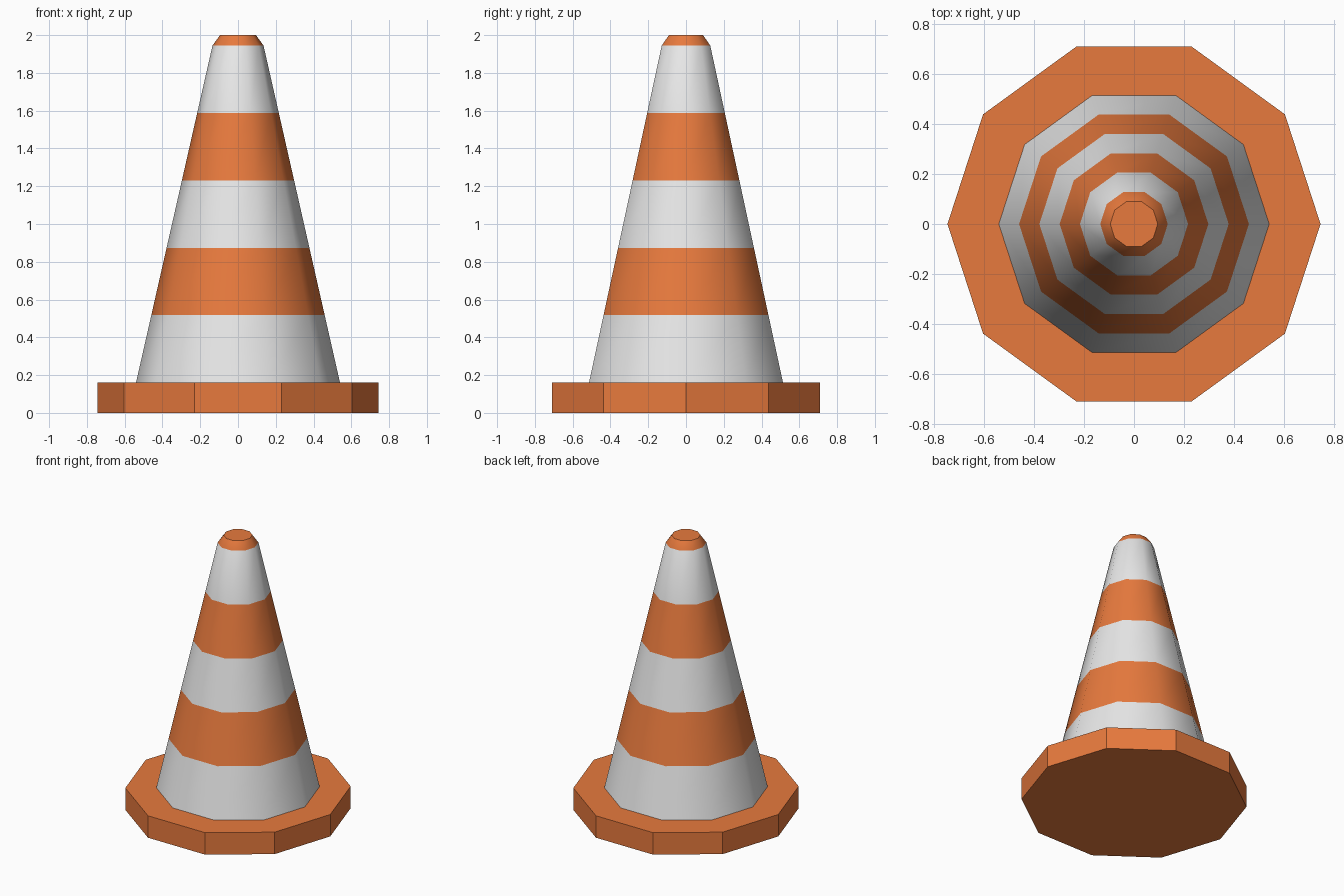
import bpy, bmesh, math

if "Cube" in bpy.data.objects:
    bpy.data.objects.remove(bpy.data.objects["Cube"])

SIDES = 10


def material(name, rgb):
    m = bpy.data.materials.new(name)
    m.diffuse_color = (*rgb, 1)
    m.use_nodes = True
    m.node_tree.nodes["Principled BSDF"].inputs["Base Color"].default_value = m.diffuse_color
    return m


orange = material("orange", (0.85, 0.205, 0.05))
white = material("white", (0.85, 0.85, 0.85))


def lathe(name, profile, colours):
    """Closed ten-sided solid from (radius, z) rings; one colour index per band."""
    bm = bmesh.new()
    rings = [[bm.verts.new((r * math.cos(math.tau * i / SIDES),
                            r * math.sin(math.tau * i / SIDES), z))
              for i in range(SIDES)] for r, z in profile]
    for lower, upper, colour in zip(rings, rings[1:], colours):
        for i in range(SIDES):
            j = (i + 1) % SIDES
            bm.faces.new((lower[i], lower[j], upper[j], upper[i])).material_index = colour
    bm.faces.new(rings[0][::-1]).material_index = colours[0]
    bm.faces.new(rings[-1]).material_index = colours[-1]
    mesh = bpy.data.meshes.new(name)
    bm.to_mesh(mesh)
    bm.free()
    obj = bpy.data.objects.new(name, mesh)
    bpy.context.collection.objects.link(obj)
    mesh.materials.append(orange)
    mesh.materials.append(white)
    return obj


# Flat-shaded foot plate
lathe("base", [(0.745, 0), (0.745, 0.16)], [0])

# Striped body: five equal bands, then a short bevelled orange tip
bands = [(0.54 - 0.081 * k, 0.16 + 0.357 * k) for k in range(6)]
cone = lathe("striped_cone", bands + [(0.095, 2.0)], [1, 0, 1, 0, 1, 0])

# Smooth sides, sharp rim at the top
bpy.context.view_layer.objects.active = cone
cone.select_set(True)
bpy.ops.object.shade_smooth_by_angle(angle=math.radians(42))
